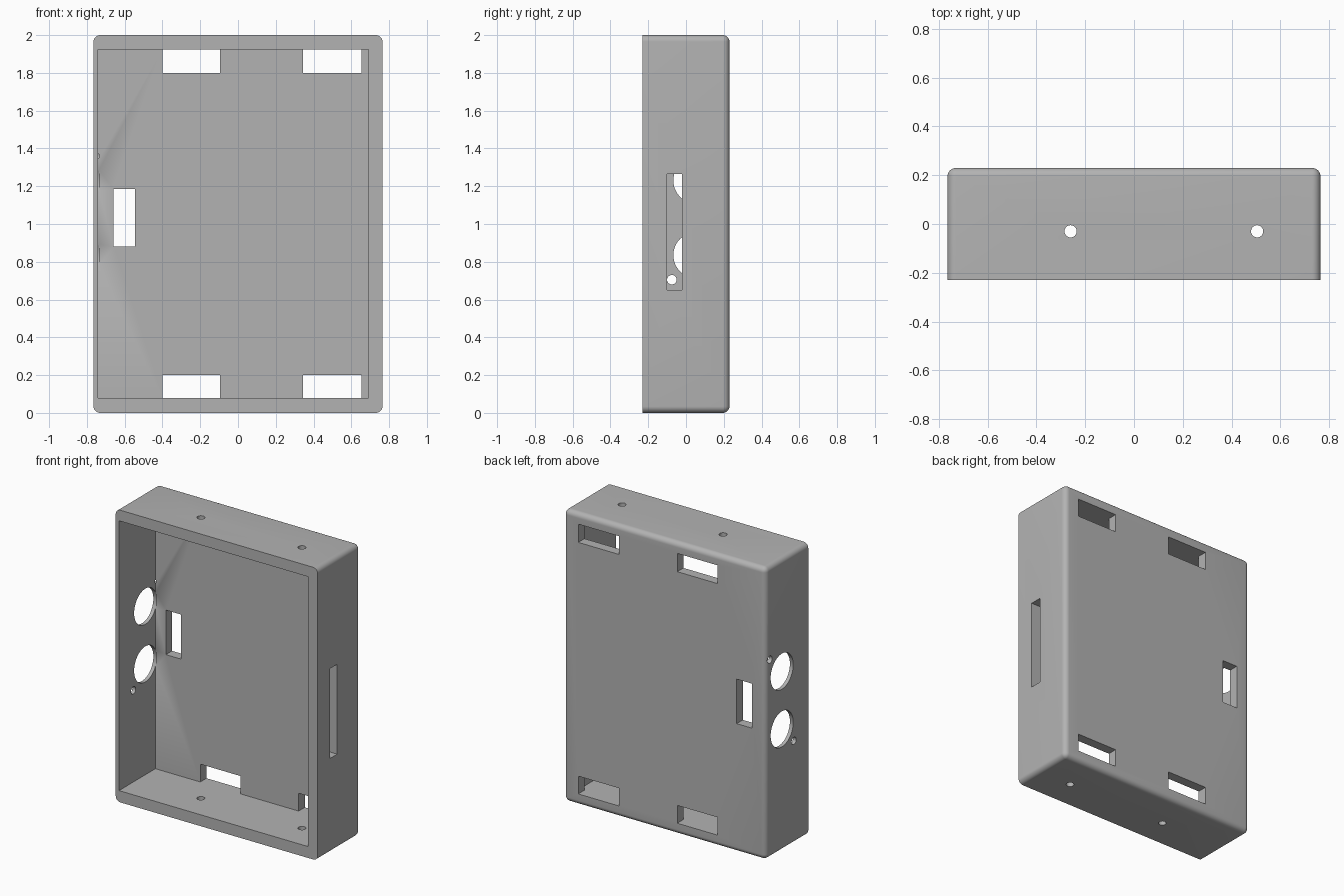
import bpy
import bmesh
import math
from mathutils import Matrix, Vector

cube = bpy.data.objects.get("Cube")
if cube:
    bpy.data.objects.remove(cube, do_unlink=True)

grey = bpy.data.materials.new("light grey")
grey.use_nodes = True
colour = (0.45, 0.45, 0.45, 1)
grey.diffuse_color = colour
grey.node_tree.nodes["Principled BSDF"].inputs["Base Color"].default_value = colour


def finish(name, bm):
    mesh = bpy.data.meshes.new(name)
    bm.to_mesh(mesh)
    bm.free()
    mesh.materials.append(grey)
    ob = bpy.data.objects.new(name, mesh)
    bpy.context.collection.objects.link(ob)
    return ob


def box(bm, x, y, z):
    lo, hi = Vector((x[0], y[0], z[0])), Vector((x[1], y[1], z[1]))
    m = Matrix.Translation((lo + hi) / 2) @ Matrix.Diagonal((*(hi - lo), 1))
    bmesh.ops.create_cube(bm, size=1, matrix=m)


def rod(bm, centre, radius, depth, axis):
    turn = Matrix.Rotation(math.pi / 2, 4, 'Y') if axis == 'X' else Matrix()
    bmesh.ops.create_cone(bm, cap_ends=True, segments=48, radius1=radius, radius2=radius,
                          depth=depth, matrix=Matrix.Translation(centre) @ turn)


W, D, H = 0.765, 0.23, 2.0
FLOOR = 0.163

# Outer shell, rounded on every edge except the open front rim
bm = bmesh.new()
box(bm, (-W, W), (-D, D), (0, H))
edges = [e for e in bm.edges if max(v.co.y for v in e.verts) > 0]
bmesh.ops.bevel(bm, geom=edges, offset=0.035, offset_type='OFFSET',
                segments=8, profile=0.5, affect='EDGES')
enclosure = finish("enclosure", bm)

cutters = []


def cutter(name, build):
    bm = bmesh.new()
    build(bm)
    ob = finish(name, bm)
    ob.hide_render = True
    cutters.append(ob)


# Main cavity, open to the front
cutter("cavity", lambda b: box(b, (-0.74, 0.69), (-0.4, FLOOR), (0.078, 1.925)))

# Windows through the back panel
for x in ((-0.4, -0.095), (0.345, 0.655)):
    for z in ((0.078, 0.2), (1.8, 1.925)):
        cutter("back_window", lambda b: box(b, x, (0.1, 0.3), z))
cutter("side_window", lambda b: box(b, (-0.66, -0.545), (0.1, 0.3), (0.88, 1.185)))

# Long slot in the left wall
cutter("slot", lambda b: box(b, (0.6, 0.9), (-0.1, -0.02), (0.65, 1.265)))

# Round ports and screw holes in the right wall
for z, s in ((0.835, -1), (1.23, 1)):
    cutter("port", lambda b: rod(b, (-0.76, 0.055, z), 0.122, 0.05, 'X'))
    cutter("port_screw", lambda b: rod(b, (-0.76, 0.055 + s * 0.13, z + s * 0.13), 0.025, 0.05, 'X'))

# Screw holes through the top and bottom walls
for x in (-0.26, 0.505):
    for z in (0, H):
        cutter("wall_screw", lambda b: rod(b, (x, -0.03, z), 0.025, 0.3, 'Z'))

# Apply the cuts one after another
bpy.context.view_layer.objects.active = enclosure
enclosure.select_set(True)
for c in cutters:
    mod = enclosure.modifiers.new("cut", 'BOOLEAN')
    mod.operation = 'DIFFERENCE'
    mod.solver = 'EXACT'
    mod.object = c
    bpy.ops.object.modifier_apply(modifier=mod.name)
for c in cutters:
    bpy.data.objects.remove(c, do_unlink=True)

bpy.ops.object.select_all(action='DESELECT')
enclosure.select_set(True)
bpy.ops.object.shade_smooth_by_angle(angle=math.radians(30))
